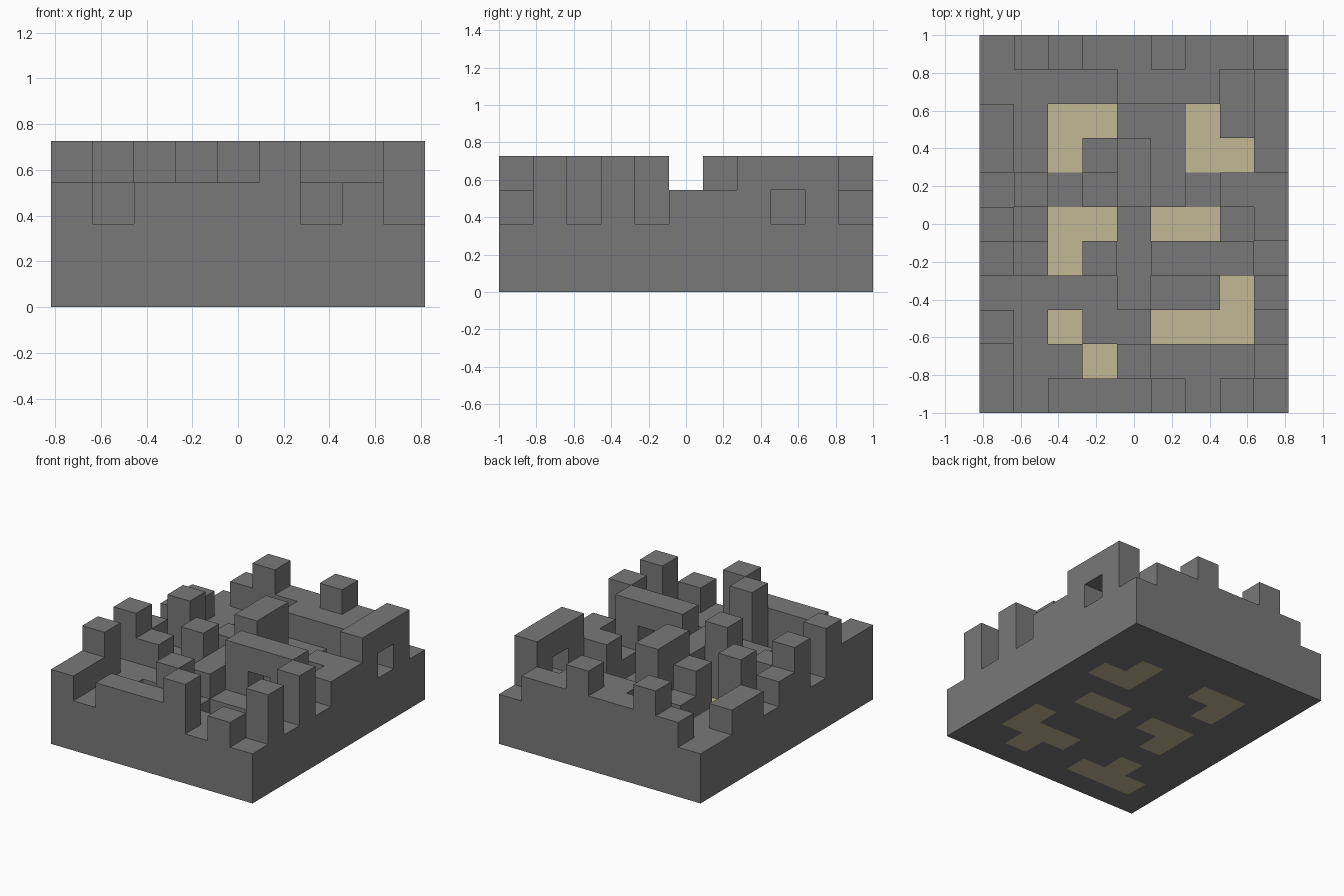
import bpy
import bmesh
from mathutils import Vector

old = bpy.data.objects.get("Cube")
if old:
    bpy.data.objects.remove(old, do_unlink=True)

# Block height of each cell, back row first; s marks a sandy pit
PLAN = """
234334332
222233324
32ss22s24
32s242ss4
241342133
32ss3ss23
43s434442
2222322s4
42s22sss2
322s42224
323334232
""".split()[::-1]
COLS, ROWS = len(PLAN[0]), len(PLAN)
U = 2 / ROWS
BURIED_SAND = {(1, 1), (2, 1), (6, 1)}
WINDOWS = {(6, 4, 2), (8, 8, 2)}
SIDES = [Vector(d) for d in ((1, 0, 0), (-1, 0, 0), (0, 1, 0),
                             (0, -1, 0), (0, 0, 1), (0, 0, -1))]


def material(name, color):
    mat = bpy.data.materials.new(name)
    mat.use_nodes = True
    mat.diffuse_color = (*color, 1)
    bsdf = mat.node_tree.nodes["Principled BSDF"]
    bsdf.inputs["Base Color"].default_value = (*color, 1)
    bsdf.inputs["Roughness"].default_value = 0.9
    return mat


def block_skin(name, blocks, hidden_by, mat):
    """Outer skin of a set of unit blocks, without faces covered by hidden_by."""
    bm = bmesh.new()
    for block in blocks:
        centre = Vector(block) + Vector((0.5, 0.5, 0.5))
        for n in SIDES:
            if tuple(int(c) for c in Vector(block) + n) in hidden_by:
                continue
            a = Vector((n.y, n.z, n.x)) / 2
            b = n.cross(a)
            mid = centre + n / 2
            corners = (mid - a - b, mid + a - b, mid + a + b, mid - a + b)
            bm.faces.new([bm.verts.new(((p.x - COLS / 2) * U,
                                        (p.y - ROWS / 2) * U, p.z * U))
                          for p in corners])
    bmesh.ops.remove_doubles(bm, verts=bm.verts, dist=U / 100)
    bmesh.ops.dissolve_limit(bm, angle_limit=0.01, verts=bm.verts, edges=bm.edges)
    mesh = bpy.data.meshes.new(name)
    bm.to_mesh(mesh)
    bm.free()
    mesh.materials.append(mat)
    obj = bpy.data.objects.new(name, mesh)
    bpy.context.collection.objects.link(obj)
    return obj


# Sort the blocks into sand and stone
sand, stone = set(), set()
for j, row in enumerate(PLAN):
    for i, mark in enumerate(row):
        if mark == "s" or (i, j) in BURIED_SAND:
            sand.add((i, j, 0))
        if mark != "s":
            stone |= {(i, j, k) for k in range(int(mark))}
stone -= sand | WINDOWS

# Stone ruin with its towers and windows, then the sand beds in its pits
solid = stone | sand
block_skin("stone_ruin", sorted(stone), solid, material("stone grey", (0.19, 0.19, 0.19)))
block_skin("sand_beds", sorted(sand), solid, material("pale sand", (0.54, 0.48, 0.30)))
